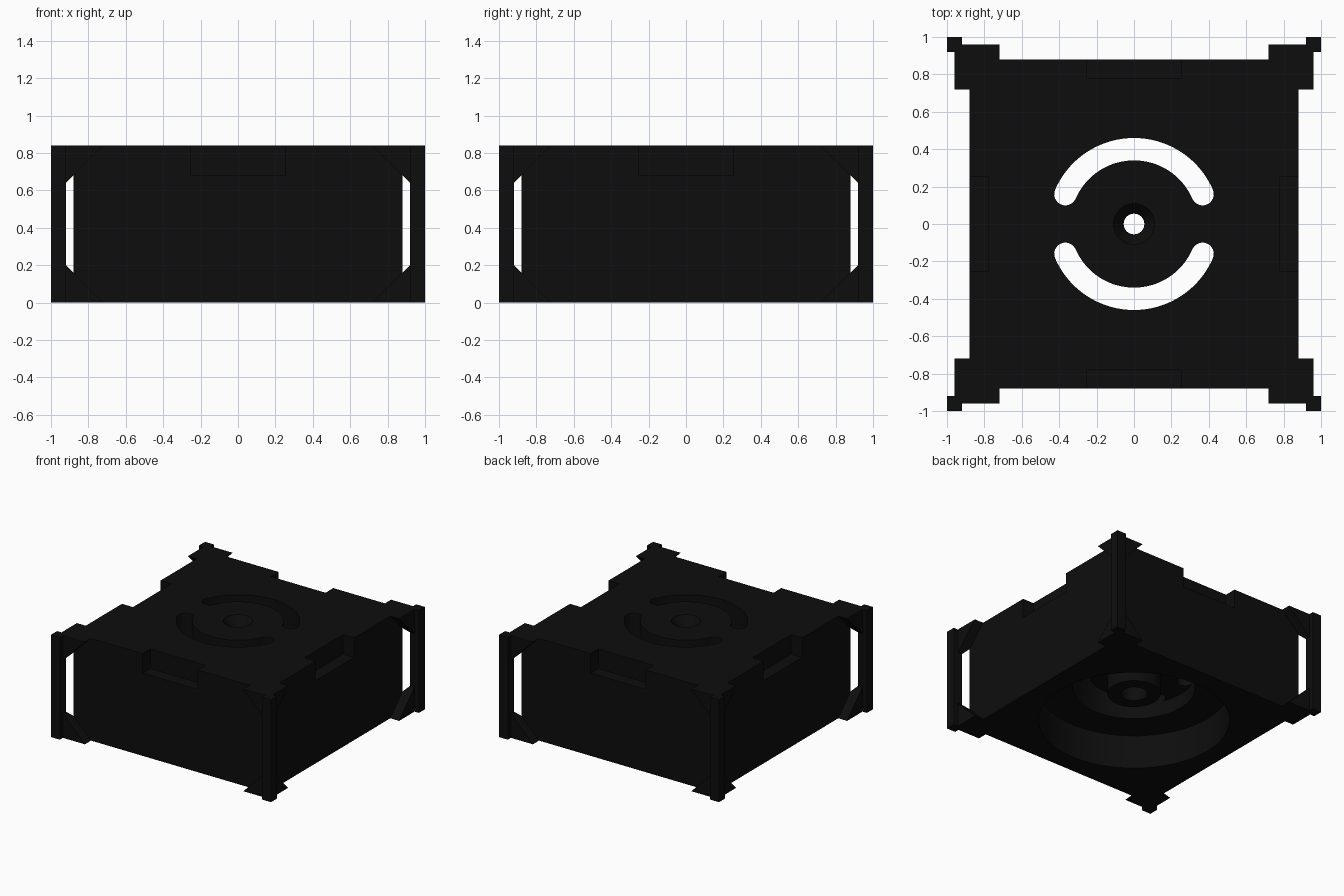
import bpy, bmesh, math
from mathutils import Vector

if "Cube" in bpy.data.objects:
    bpy.data.objects.remove(bpy.data.objects["Cube"])

H = 0.84          # overall height
SEG = 96          # round resolution

black = bpy.data.materials.new("matte_black")
black.diffuse_color = (0.004, 0.004, 0.004, 1)
black.use_nodes = True
black.node_tree.nodes["Principled BSDF"].inputs["Base Color"].default_value = black.diffuse_color


def make_object(name, bm):
    bmesh.ops.recalc_face_normals(bm, faces=bm.faces)
    me = bpy.data.meshes.new(name)
    bm.to_mesh(me)
    bm.free()
    me.materials.append(black)
    ob = bpy.data.objects.new(name, me)
    bpy.context.collection.objects.link(ob)
    return ob


def add_hull(bm, points):
    verts = [bm.verts.new(p) for p in points]
    bmesh.ops.convex_hull(bm, input=verts)


def add_box(bm, lo, hi):
    add_hull(bm, [(x, y, z) for x in (lo[0], hi[0])
                  for y in (lo[1], hi[1]) for z in (lo[2], hi[2])])


def combine(target, tool, operation):
    mod = target.modifiers.new(tool.name, 'BOOLEAN')
    mod.operation, mod.object, mod.solver = operation, tool, 'EXACT'
    mod.use_self = operation == 'UNION'
    tool.hide_render = True


# Main block
bm = bmesh.new()
add_box(bm, (-0.88, -0.88, 0), (0.88, 0.88, H))
body = make_object("block_body", bm)

# Corner posts held by tapered brackets at top and bottom
bm = bmesh.new()
for sx in (-1, 1):
    for sy in (-1, 1):
        add_box(bm, (sx * 0.92, sy * 0.92, 0), (sx, sy, H))
        for base, tip in ((H, H - 0.24), (0, 0.24)):
            pts = [(sx * x, sy * y, base) for x in (0.72, 0.96) for y in (0.72, 0.96)]
            add_hull(bm, pts + [(sx * 0.96, sy * 0.96, tip)])
corners = make_object("corner_posts", bm)

# Notches in the middle of each top edge
bm = bmesh.new()
for s in (-1, 1):
    add_box(bm, (-0.25, s * 0.78, 0.68), (0.25, s * 0.98, 1))
    add_box(bm, (s * 0.78, -0.25, 0.68), (s * 0.98, 0.25, 1))
notches = make_object("notch_cutter", bm)

# Round underside recess with central boss, and the countersunk centre hole
profile = [(0, -0.1), (0.72, -0.1), (0.72, 0.28), (0.46, 0.28), (0.46, 0.40),
           (0.2, 0.40), (0.2, 0.23), (0.1, 0.23), (0.1, 0.35), (0.055, 0.35),
           (0.055, 0.76), (0.11, H), (0.11, 0.95), (0, 0.95)]
bm = bmesh.new()
vs = [bm.verts.new((r, 0, z)) for r, z in profile]
es = [bm.edges.new(p) for p in zip(vs, vs[1:])]
bmesh.ops.spin(bm, geom=vs + es, cent=(0, 0, 0), axis=(0, 0, 1),
               angle=math.tau, steps=SEG)
bmesh.ops.remove_doubles(bm, verts=bm.verts, dist=1e-4)
recess = make_object("recess_cutter", bm)

# Two curved through slots with rounded ends
bm = bmesh.new()
R, W, A0 = 0.40, 0.06, math.radians(23.5)
A1 = math.pi - A0
N = 40
for s in (-1, 1):
    arc = [A0 + (A1 - A0) * i / N for i in range(N + 1)]
    outline = [((R + W) * math.cos(a), (R + W) * math.sin(a)) for a in arc]
    for end, start in ((A1, A1), (A0, A0 + math.pi)):
        for i in range(1, 12):
            t = start + math.pi * i / 12
            outline.append((R * math.cos(end) + W * math.cos(t),
                            R * math.sin(end) + W * math.sin(t)))
        if end == A1:
            outline += [((R - W) * math.cos(a), (R - W) * math.sin(a))
                        for a in reversed(arc)]
    face = bm.faces.new([bm.verts.new((x, s * y, 0.34)) for x, y in outline])
    ext = bmesh.ops.extrude_face_region(bm, geom=[face])
    bmesh.ops.translate(bm, vec=Vector((0, 0, 0.6)),
                        verts=[g for g in ext['geom'] if isinstance(g, bmesh.types.BMVert)])
slots = make_object("slot_cutter", bm)

# Combine everything into the block and remove the helpers
combine(body, corners, 'UNION')
for cutter in (notches, recess, slots):
    combine(body, cutter, 'DIFFERENCE')
dg = bpy.context.evaluated_depsgraph_get()
result = bpy.data.meshes.new_from_object(body.evaluated_get(dg))
body.modifiers.clear()
body.data = result
for helper in (corners, notches, recess, slots):
    bpy.data.objects.remove(helper)

bpy.ops.object.select_all(action='DESELECT')
body.select_set(True)
bpy.context.view_layer.objects.active = body
bpy.ops.object.shade_smooth_by_angle(angle=math.radians(30))
